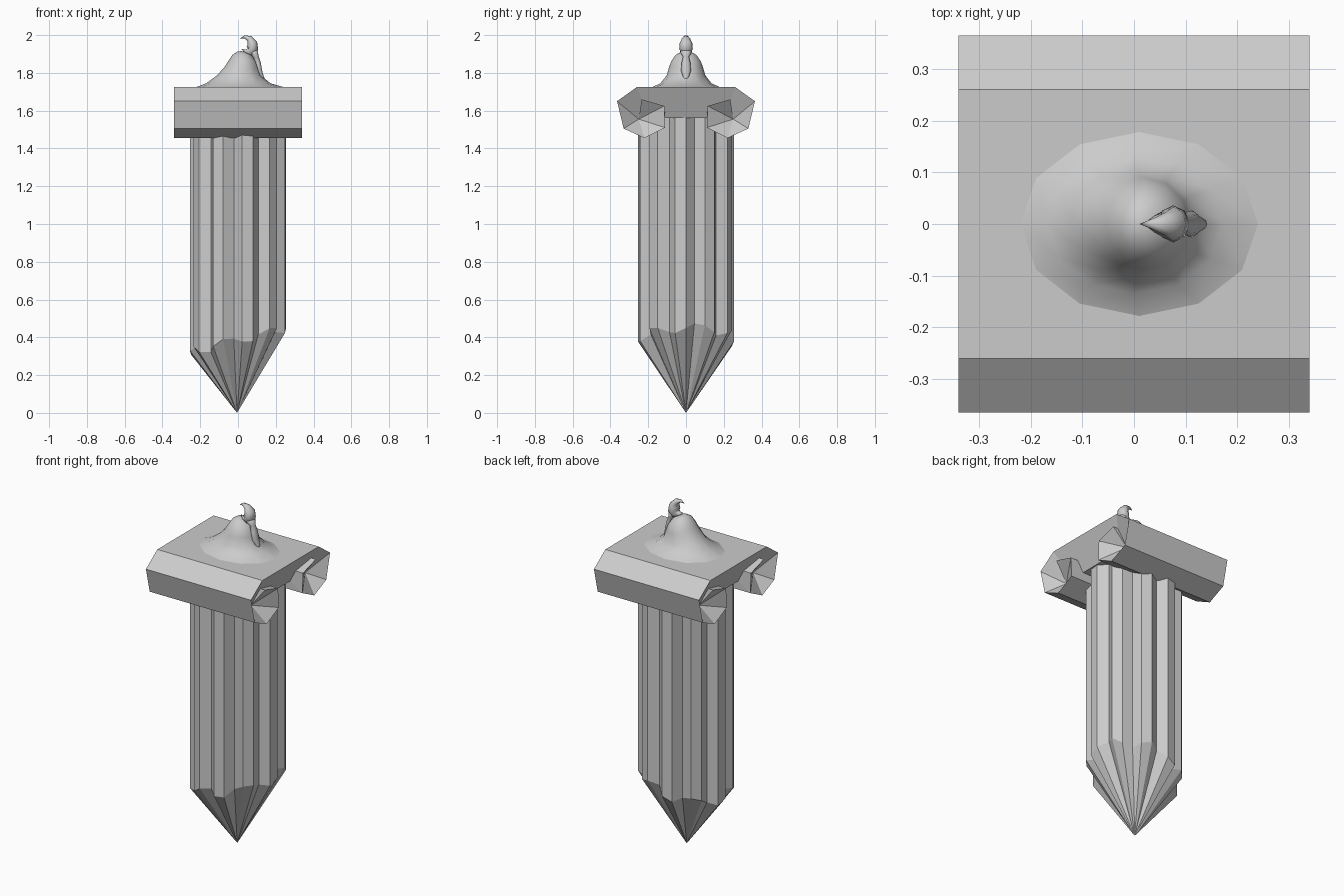
import bpy, bmesh, math
from mathutils import Vector

if "Cube" in bpy.data.objects:
    bpy.data.objects.remove(bpy.data.objects["Cube"])

stone = bpy.data.materials.new("grey_stone")
stone.use_nodes = True
grey = (0.6, 0.6, 0.6, 1)
stone.diffuse_color = grey
stone.node_tree.nodes["Principled BSDF"].inputs["Base Color"].default_value = grey


def finish(bm, name, smooth=False):
    bmesh.ops.remove_doubles(bm, verts=bm.verts, dist=0.0001)
    bmesh.ops.recalc_face_normals(bm, faces=bm.faces)
    mesh = bpy.data.meshes.new(name)
    bm.to_mesh(mesh)
    bm.free()
    mesh.materials.append(stone)
    for p in mesh.polygons:
        p.use_smooth = smooth
    obj = bpy.data.objects.new(name, mesh)
    bpy.context.collection.objects.link(obj)


def skin(name, rings, start=None, end=None, smooth=False):
    """Join rings of points; an end with a tip point is closed to it."""
    bm = bmesh.new()
    loops = [[bm.verts.new(p) for p in ring] for ring in rings]
    n = len(loops[0])
    for a, b in zip(loops, loops[1:]):
        for i in range(n):
            j = (i + 1) % n
            bm.faces.new((a[i], a[j], b[j], b[i]))
    for loop, tip in ((loops[0], start), (loops[-1], end)):
        if tip is not None:
            t = bm.verts.new(tip)
            for i in range(n):
                bm.faces.new((loop[i], loop[(i + 1) % n], t))
    finish(bm, name, smooth)


# Fluted shaft with an uneven broken point
FLUTES = 10
bottom, top = [], []
for i in range(FLUTES):
    for step, radius in ((5, 0.255), (18, 0.255), (30, 0.215)):
        turn = math.radians(i * 360 / FLUTES + step)
        x, y = radius * math.sin(turn), -radius * math.cos(turn)
        z = (0.39 + 0.06 * math.cos(turn - math.radians(95))
             + 0.025 * math.cos(6 * (turn - math.radians(45))))
        bottom.append((x, y, z))
        top.append((x, y, 1.57))
skin("fluted_shaft", [bottom, top], start=(-0.005, 0, 0))

# Capital: slab with undercut ends and a scroll along the front and the back
W = 0.34
TOP = 1.725


def undercut(z):
    return W - (TOP - z) * 0.48


throat = (undercut(1.56), 0.11, 1.56)
lip, foot, toe, rim = [(W, y, z) for y, z in
                       ((0.11, 1.51), (0.22, 1.455), (0.33, 1.505), (0.365, 1.65))]
crown = (W, 0.26, TOP)
eye = (undercut(1.555), 0.25, 1.555)
hook_out, hook_in = (W, 0.235, 1.66), (W, 0.115, 1.625)
back_out, back_in = [(undercut(p[2]), p[1], p[2]) for p in (hook_out, hook_in)]


def mirrored(p, sx, sy):
    return (p[0] * sx, p[1] * sy, p[2])


bm = bmesh.new()


def face(points):
    bm.faces.new([bm.verts.new(p) for p in points])


# Long faces running from end to end
half = [throat, lip, foot, toe, rim, crown]
outline = half + [mirrored(p, 1, -1) for p in reversed(half)]
for a, b in zip(outline, outline[1:] + outline[:1]):
    face([a, b, mirrored(b, -1, 1), mirrored(a, -1, 1)])
# Ends: sloping slab, hollow scroll fan, and the hook that closes the scroll
end_faces = [(crown, rim, eye, back_out), (crown, back_out, back_in, throat),
             (rim, eye, toe), (toe, eye, foot), (foot, eye, lip),
             (lip, eye, hook_in), (hook_in, eye, hook_out),
             (hook_in, hook_out, back_out, back_in),
             (hook_out, eye, back_out), (throat, lip, hook_in, back_in)]
for sx in (-1, 1):
    face([mirrored(p, sx, sy) for p, sy in
          ((crown, 1), (crown, -1), (throat, -1), (throat, 1))])
    for sy in (-1, 1):
        for points in end_faces:
            face([mirrored(p, sx, sy) for p in points])
finish(bm, "scroll_capital")


def ellipse(cx, rx, ry, z, n=12):
    return [(cx + rx * math.cos(i * math.tau / n),
             ry * math.sin(i * math.tau / n), z) for i in range(n)]


# Soft mound on the slab
mound = [(0.01, 0.23, 0.178, 1.725), (0.002, 0.17, 0.135, 1.745),
         (0.005, 0.118, 0.103, 1.785), (0.018, 0.09, 0.09, 1.83),
         (0.022, 0.075, 0.079, 1.86), (0.02, 0.05, 0.055, 1.895),
         (0.015, 0.02, 0.025, 1.912)]
skin("mound", [ellipse(*r) for r in mound], end=(0.015, 0, 1.915), smooth=True)


def horn(name, path):
    """Tapered tube in the xz plane; each point is x, z, thickness, width."""
    rings = []
    for i in range(1, len(path) - 1):
        x, z, t, w = path[i]
        along = Vector((path[i + 1][0] - path[i - 1][0], 0,
                        path[i + 1][1] - path[i - 1][1])).normalized()
        across = Vector((along.z, 0, -along.x))
        rings.append([Vector((x, 0, z)) + across * t * math.cos(a)
                      + Vector((0, w * math.sin(a), 0))
                      for a in (k * math.tau / 8 for k in range(8))])
    ends = [(path[k][0], 0, path[k][1]) for k in (0, -1)]
    skin(name, rings, ends[0], ends[1], smooth=True)


# Curled sprout and its stem running down the mound
horn("curled_sprout", [(0.01, 1.983, 0, 0), (0.035, 1.991, 0.008, 0.01),
                       (0.06, 1.982, 0.016, 0.022), (0.076, 1.958, 0.026, 0.033),
                       (0.076, 1.93, 0.032, 0.036), (0.064, 1.91, 0.024, 0.03),
                       (0.04, 1.914, 0.011, 0.016), (0.018, 1.926, 0, 0)])
horn("sprout_stem", [(0.07, 1.93, 0, 0), (0.084, 1.91, 0.022, 0.032),
                     (0.095, 1.885, 0.015, 0.016), (0.105, 1.85, 0.016, 0.024),
                     (0.113, 1.81, 0.015, 0.026), (0.128, 1.775, 0.01, 0.014),
                     (0.15, 1.75, 0, 0)])
